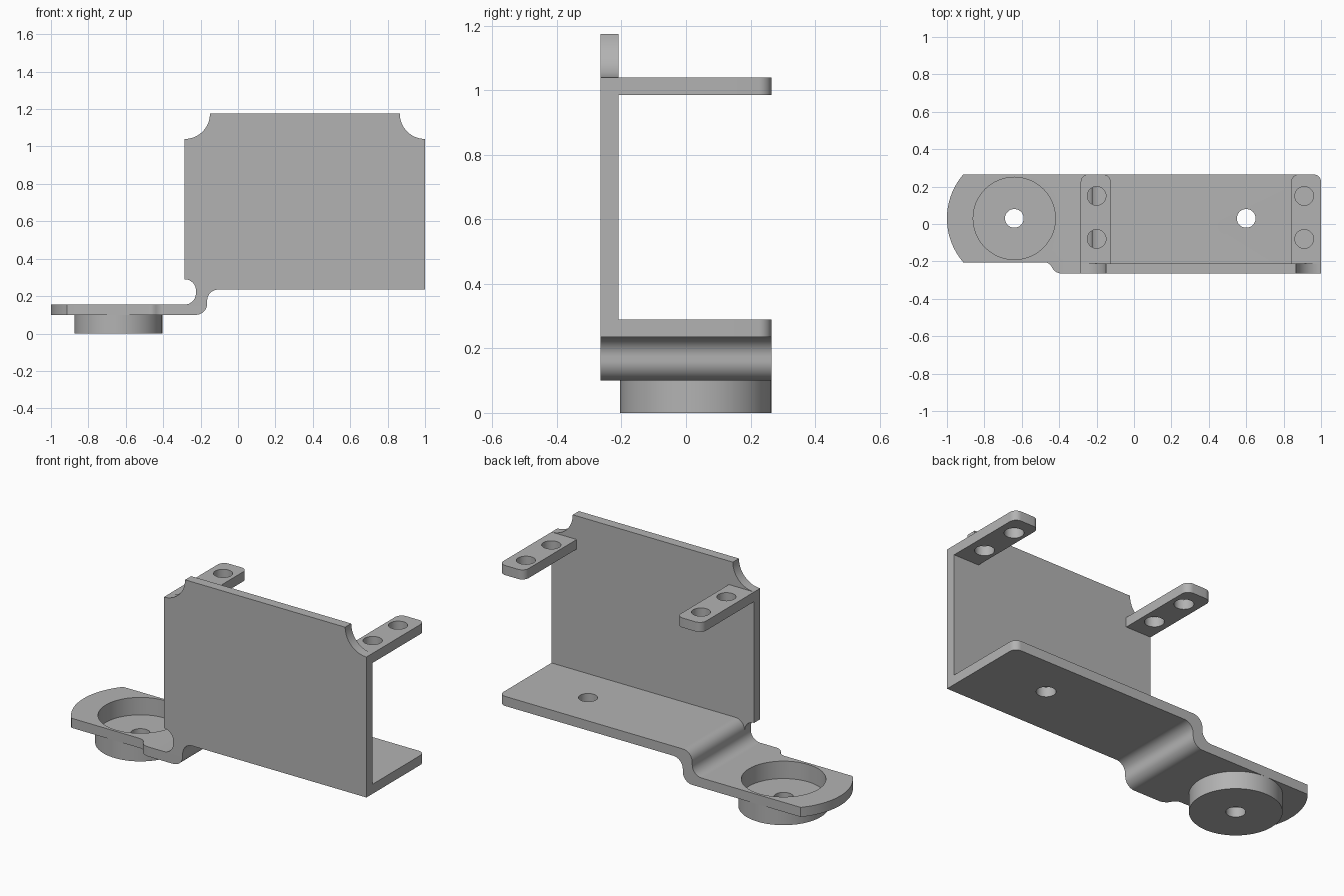
import bpy, bmesh
from math import sin, cos, radians
from mathutils import Vector

cube = bpy.data.objects.get("Cube")
if cube:
    bpy.data.objects.remove(cube, do_unlink=True)

grey = bpy.data.materials.new("plain grey")
grey.use_nodes = True
colour = (0.45, 0.45, 0.45, 1)
grey.diffuse_color = colour
grey.node_tree.nodes["Principled BSDF"].inputs["Base Color"].default_value = colour


def arc(cx, cy, r, start, end, n=16):
    angles = [radians(start + (end - start) * i / n) for i in range(n + 1)]
    return [(cx + r * cos(a), cy + r * sin(a)) for a in angles]


def prism(name, outline, low, high, axis="z"):
    """Extrude an outline: xy points along z, or xz points along y."""
    bm = bmesh.new()
    place = (lambda p: (p[0], p[1], low)) if axis == "z" else (lambda p: (p[0], low, p[1]))
    face = bm.faces.new([bm.verts.new(place(p)) for p in outline])
    moved = bmesh.ops.extrude_face_region(bm, geom=[face])["geom"]
    step = Vector((0, 0, high - low) if axis == "z" else (0, high - low, 0))
    bmesh.ops.translate(bm, vec=step, verts=[v for v in moved if isinstance(v, bmesh.types.BMVert)])
    bmesh.ops.remove_doubles(bm, verts=bm.verts, dist=0.0001)
    bmesh.ops.recalc_face_normals(bm, faces=bm.faces)
    mesh = bpy.data.meshes.new(name)
    bm.to_mesh(mesh)
    bm.free()
    mesh.materials.append(grey)
    obj = bpy.data.objects.new(name, mesh)
    bpy.context.collection.objects.link(obj)
    return obj


def disc(name, x, y, r, low, high, n=64):
    return prism(name, arc(x, y, r, 0, 360, n)[:-1], low, high)


def select(obj):
    bpy.ops.object.select_all(action="DESELECT")
    obj.select_set(True)
    bpy.context.view_layer.objects.active = obj


def combine(obj, other, operation="DIFFERENCE"):
    other.hide_render = True
    mod = obj.modifiers.new("cut", "BOOLEAN")
    mod.operation, mod.object, mod.solver = operation, other, "EXACT"
    select(obj)
    bpy.ops.object.modifier_apply(modifier=mod.name)
    bpy.data.objects.remove(other, do_unlink=True)


def drill(obj, x, y, r=0.05, low=-0.5, high=2):
    combine(obj, disc("drill", x, y, r, low, high, 48))


THICK = 0.055
FRONT, BACK = -0.265, 0.265
INNER = FRONT + THICK
LEFT_X = -0.285
CUP_X, CUP_Y = -0.64, 0.03
BEND = 0.06

# Stepped base strip: side profile trimmed to its plan outline
profile = [(-1.1, 0.1)]
profile += arc(-0.225, 0.16, BEND, 270, 360)
profile += arc(-0.105, 0.175, BEND, 180, 90)
profile += [(1.1, 0.235), (1.1, 0.29)]
profile += arc(-0.165, 0.23, BEND, 90, 180)
profile += arc(LEFT_X, 0.215, BEND, 0, -90)
profile += [(-1.1, 0.155)]
base = prism("stepped_base", profile, -0.4, 0.4, "y")

plan = arc(CUP_X, CUP_Y, 0.36, 139.3, 220.7, 32)
plan += arc(-0.48, -0.25, 0.045, 90, 30, 8)
plan += arc(-0.385, -0.205, 0.06, 215, 270, 8)
plan += [(1, FRONT)]
plan += arc(0.96, BACK - 0.04, 0.04, 0, 90, 8)
combine(base, prism("plan", plan, -0.1, 0.5), "INTERSECT")
drill(base, 0.6, 0.03)
drill(base, CUP_X, CUP_Y, 0.22)

# Round cup hanging under the low end
cup = disc("round_cup", CUP_X, CUP_Y, 0.235, 0, 0.1)
drill(cup, CUP_X, CUP_Y, 0.22, THICK, 0.5)
drill(cup, CUP_X, CUP_Y)

# Upright wall with scooped top corners and a relief above the bend
outline = [(1, 0.29)]
outline += arc(1, 1.175, 0.135, 270, 180)
outline += arc(LEFT_X, 1.175, 0.135, 0, -90)
outline += arc(LEFT_X, 0.23, BEND, 90, 0)
outline += arc(-0.165, 0.23, BEND, 180, 90)
wall = prism("upright_wall", outline, FRONT, INNER, "y")

# Two drilled tabs folded back from the wall
tabs = []
for side, x0, hole_x in (("right", LEFT_X, -0.2), ("left", 0.84, 0.91)):
    x1 = x0 + 0.16
    shape = [(x0, INNER), (x1, INNER)]
    shape += arc(x1 - 0.04, BACK - 0.04, 0.04, 0, 90, 8)
    shape += arc(x0 + 0.04, BACK - 0.04, 0.04, 90, 180, 8)
    tab = prism(side + "_tab", shape, 0.985, 1.04)
    for hole_y in (-0.08, 0.15):
        drill(tab, hole_x, hole_y)
    tabs.append(tab)

for obj in [base, cup, wall] + tabs:
    select(obj)
    bpy.ops.object.shade_smooth_by_angle(angle=radians(30))
